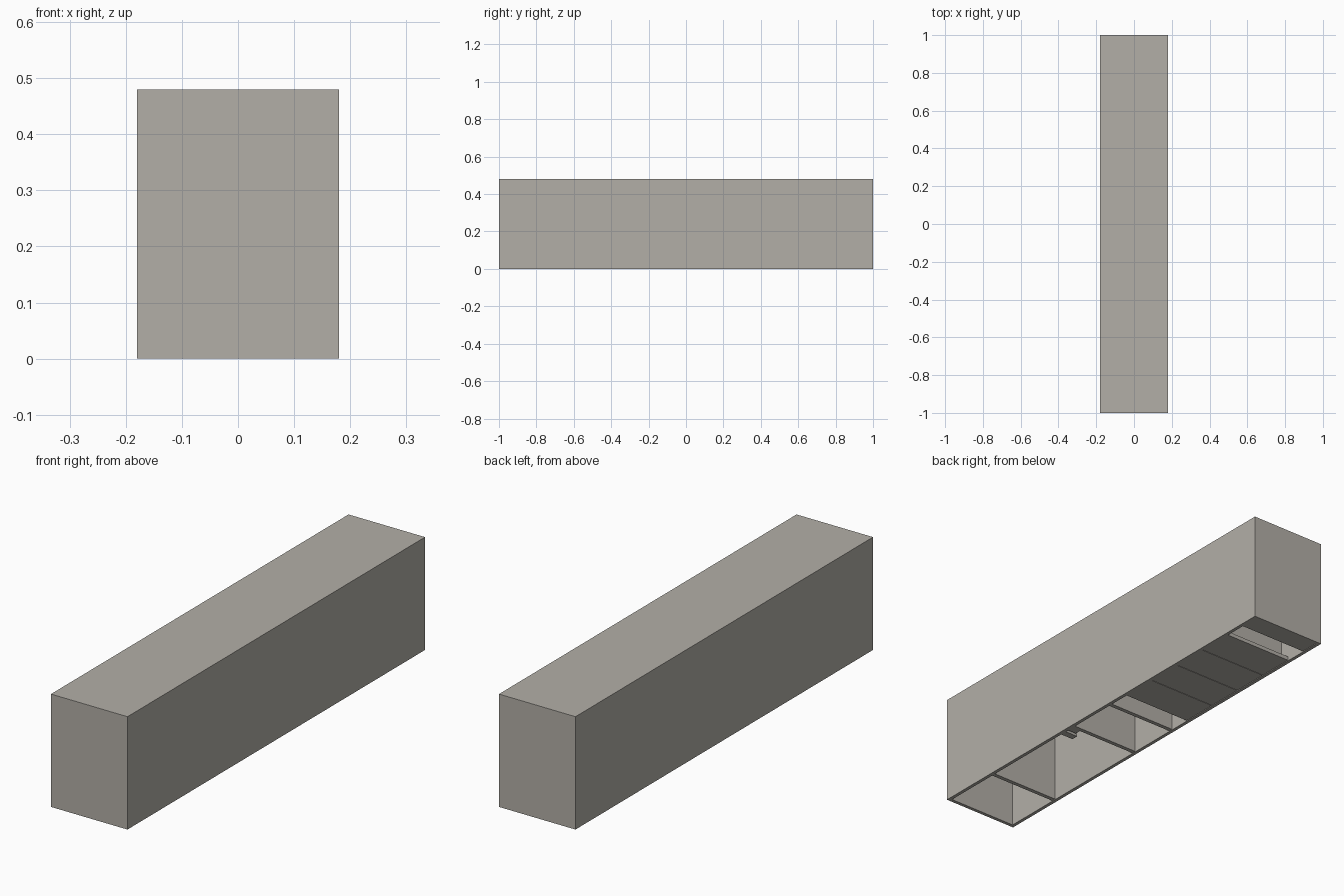
import bpy
import bmesh

if "Cube" in bpy.data.objects:
    bpy.data.objects.remove(bpy.data.objects["Cube"])

stone = bpy.data.materials.new("warm grey")
stone.diffuse_color = (0.45, 0.43, 0.39, 1)
stone.use_nodes = True
stone.node_tree.nodes["Principled BSDF"].inputs["Base Color"].default_value = stone.diffuse_color

W, L, H, T = 0.18, 1.0, 0.48, 0.015   # half width, half length, height, wall
IN = W - T                             # inner half width


def box(name, x0, x1, y0, y1, z0, z1):
    bpy.ops.mesh.primitive_cube_add(size=1, location=((x0 + x1) / 2, (y0 + y1) / 2, (z0 + z1) / 2))
    o = bpy.context.object
    o.name = name
    o.scale = (x1 - x0, y1 - y0, z1 - z0)
    bpy.ops.object.transform_apply(location=False, rotation=False, scale=True)
    o.data.materials.append(stone)
    return o


# Outer shell: a box without a floor, thickened inwards
shell = box("outer_shell", -W, W, -L, L, 0, H)
bm = bmesh.new()
bm.from_mesh(shell.data)
bm.normal_update()
bmesh.ops.delete(bm, geom=[f for f in bm.faces if f.normal.z < -0.5], context='FACES')
bm.to_mesh(shell.data)
bm.free()
solid = shell.modifiers.new("thickness", 'SOLIDIFY')
solid.thickness = T
solid.offset = -1
solid.use_even_offset = True

# Cross walls that split the inside into compartments
for y in (-0.71, -0.19, 0.05, 0.76):
    box("cross_wall", -IN, IN, y - 0.018, y, 0.003, H - T)

# Row of four floor panels
for i in range(4):
    y = 0.145 + i * 0.165
    box("floor_panel", -IN, IN, y, y + 0.163, 0.003, 0.02)

# End sill next to the back wall
box("end_sill", -IN, IN, 0.90, L - T, 0.003, 0.02)

# Two short brackets on the right wall
box("wall_bracket", 0.10, IN, -0.28, -0.25, 0.003, 0.02)
box("wall_bracket", 0.12, IN, -0.235, -0.208, 0.003, 0.02)
